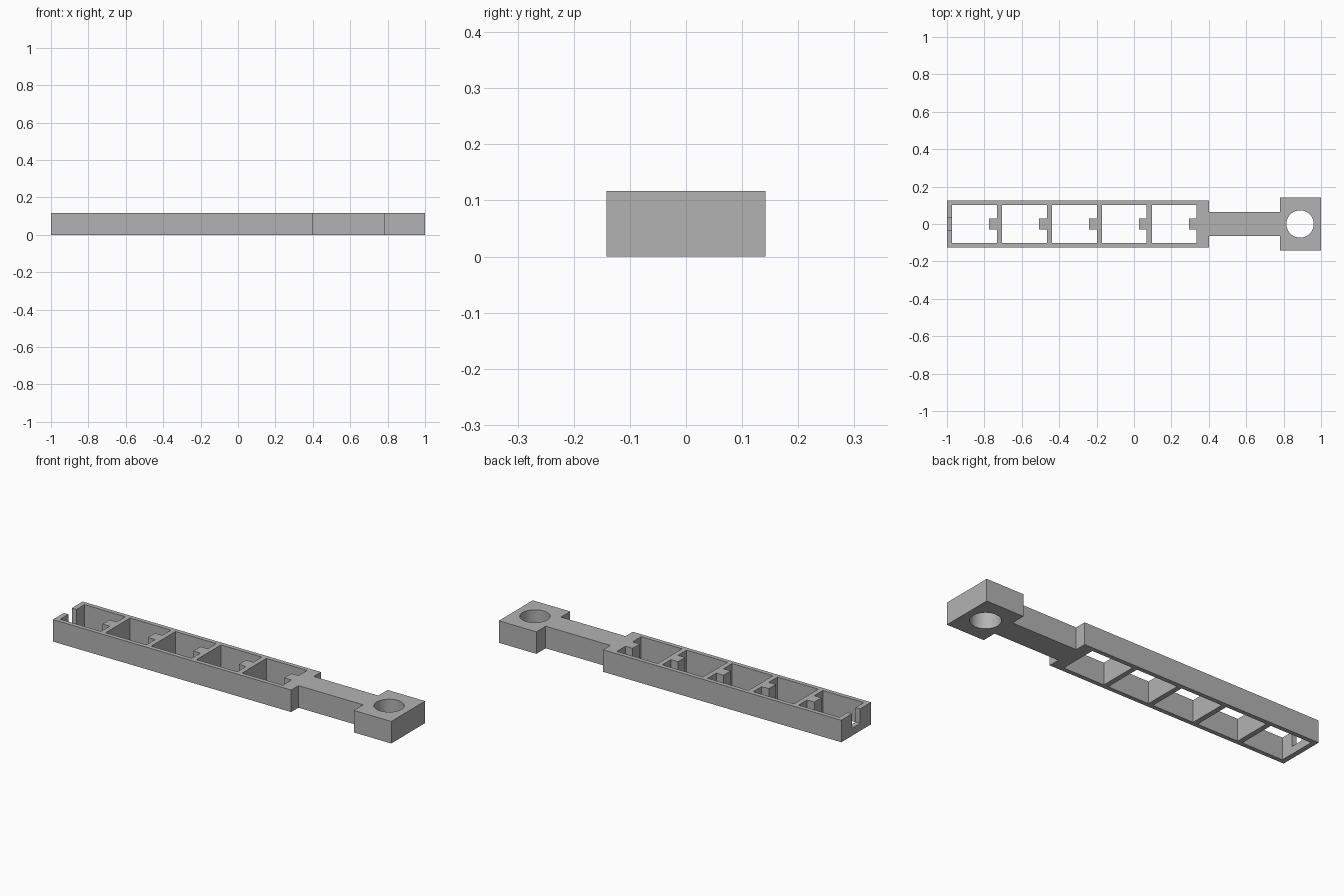
import bpy
import bmesh
import math

HEIGHT = 0.117
WALL = 0.027
CELL = 0.24
CELLS = 5
TAB_BASE = 0.04

# Remove the default cube
if "Cube" in bpy.data.objects:
    bpy.data.objects.remove(bpy.data.objects["Cube"])

# Single plain grey
grey = bpy.data.materials.new("plain grey")
grey.use_nodes = True
colour = (0.45, 0.45, 0.45, 1)
grey.diffuse_color = colour
grey.node_tree.nodes["Principled BSDF"].inputs["Base Color"].default_value = colour


def prism(name, outline, z0, z1):
    """Extrude a counter-clockwise outline from z0 to z1."""
    bm = bmesh.new()
    base = bm.faces.new([bm.verts.new((x, y, z0)) for x, y in outline])
    top = bmesh.ops.extrude_face_region(bm, geom=[base])["geom"]
    verts = [v for v in top if isinstance(v, bmesh.types.BMVert)]
    bmesh.ops.translate(bm, vec=(0, 0, z1 - z0), verts=verts)
    bmesh.ops.recalc_face_normals(bm, faces=bm.faces)
    mesh = bpy.data.meshes.new(name)
    bm.to_mesh(mesh)
    bm.free()
    mesh.materials.append(grey)
    obj = bpy.data.objects.new(name, mesh)
    bpy.context.collection.objects.link(obj)
    return obj


def box(name, x0, x1, half_y, z0, z1):
    corners = [(x0, -half_y), (x1, -half_y), (x1, half_y), (x0, half_y)]
    return prism(name, corners, z0, z1)


def cut(target, cutter):
    """Subtract the cutter from the target, then discard the cutter."""
    cutter.hide_render = True
    mod = target.modifiers.new("cut", "BOOLEAN")
    mod.operation = "DIFFERENCE"
    mod.solver = "EXACT"
    mod.object = cutter
    bpy.context.view_layer.objects.active = target
    bpy.ops.object.modifier_apply(modifier=mod.name)
    bpy.data.objects.remove(cutter)


# Frame, neck and head share one mirrored outline
lower = [(-1, -0.125), (0.4, -0.125), (0.4, -0.064),
         (0.78, -0.064), (0.78, -0.142), (1, -0.142)]
upper = [(x, -y) for x, y in reversed(lower)]
body = prism("frame_and_handle", lower + upper, 0, HEIGHT)

# Open cells, each with a raised tab on its far wall
for i in range(CELLS):
    x0 = -1 + WALL + i * (CELL + WALL)
    x1 = x0 + CELL
    cut(body, box("cell_cutter", x0, x1, 0.102, -0.1, 0.3))
    box(f"cell_tab_{i + 1}", x1 - 0.042, x1, 0.03, TAB_BASE, HEIGHT)

# Slot in the end wall
cut(body, box("slot_cutter", -1.1, -1 + 2 * WALL, 0.034, TAB_BASE, 0.3))

# Round hole through the head
ring = [(0.888 + 0.073 * math.cos(a), 0.073 * math.sin(a))
        for a in (math.tau * k / 64 for k in range(64))]
cut(body, prism("hole_cutter", ring, -0.1, 0.3))

# Smooth the hole while keeping the edges crisp
bpy.ops.object.select_all(action="DESELECT")
body.select_set(True)
bpy.context.view_layer.objects.active = body
bpy.ops.object.shade_smooth_by_angle(angle=math.radians(30))
